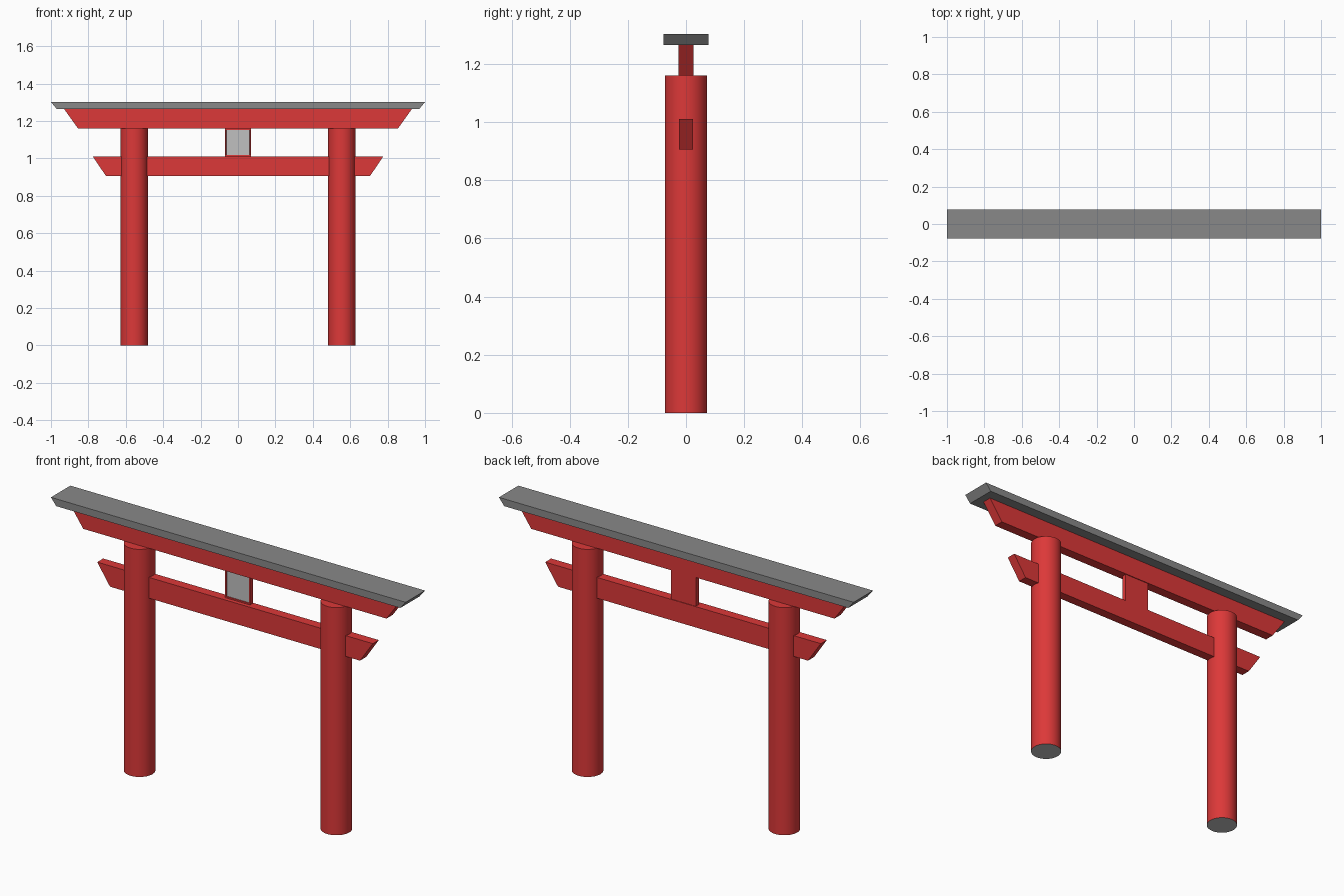
import bpy
import bmesh

cube = bpy.data.objects.get("Cube")
if cube:
    bpy.data.objects.remove(cube, do_unlink=True)


def material(name, rgb):
    mat = bpy.data.materials.new(name)
    mat.use_nodes = True
    mat.diffuse_color = (*rgb, 1)
    mat.node_tree.nodes["Principled BSDF"].inputs["Base Color"].default_value = (*rgb, 1)
    return mat


RED = material("vermilion red", (0.72, 0.04, 0.04))
DARK = material("roof grey", (0.25, 0.25, 0.25))
LIGHT = material("light grey", (0.53, 0.53, 0.53))


def make_object(name, bm, *mats):
    bmesh.ops.recalc_face_normals(bm, faces=bm.faces)
    mesh = bpy.data.meshes.new(name)
    bm.to_mesh(mesh)
    bm.free()
    for mat in mats:
        mesh.materials.append(mat)
    obj = bpy.data.objects.new(name, mesh)
    bpy.context.collection.objects.link(obj)
    return obj


def beam(name, bottom, top, z0, z1, y0, y1, mat):
    """Bar with a trapezoid front profile, extruded along y."""
    bm = bmesh.new()
    profile = [(-bottom, z0), (bottom, z0), (top, z1), (-top, z1)]
    face = bm.faces.new([bm.verts.new((x, y0, z)) for x, z in profile])
    grown = bmesh.ops.extrude_face_region(bm, geom=[face], use_keep_orig=True)
    moved = [v for v in grown["geom"] if isinstance(v, bmesh.types.BMVert)]
    bmesh.ops.translate(bm, verts=moved, vec=(0, y1 - y0, 0))
    return make_object(name, bm, mat)


# Horizontal beams with slanted ends
beam("roof_cap", 0.97, 1.0, 1.265, 1.302, -0.078, 0.078, DARK)
beam("upper_beam", 0.855, 0.93, 1.16, 1.265, -0.025, 0.025, RED)
beam("lower_beam", 0.705, 0.777, 0.905, 1.011, -0.024, 0.024, RED)

# Round pillars with bare undersides
HEIGHT = 1.16
for side, x in (("left", 0.555), ("right", -0.555)):
    bm = bmesh.new()
    bmesh.ops.create_cone(bm, cap_ends=True, segments=48,
                          radius1=0.073, radius2=0.073, depth=HEIGHT)
    bmesh.ops.translate(bm, verts=bm.verts, vec=(x, 0, HEIGHT / 2))
    bm.normal_update()
    for f in bm.faces:
        f.material_index = 1 if f.normal.z < -0.9 else 0
    pillar = make_object(side + "_pillar", bm, RED, LIGHT)
    bpy.ops.object.select_all(action="DESELECT")
    pillar.select_set(True)
    bpy.context.view_layer.objects.active = pillar
    bpy.ops.object.shade_smooth_by_angle()

# Central tablet: red frame around a recessed grey panel on the front
tablet = beam("central_tablet", 0.07, 0.07, 1.011, 1.16, -0.003, 0.021, RED)
tablet.data.materials.append(LIGHT)
bm = bmesh.new()
bm.from_mesh(tablet.data)
bm.normal_update()
front = min(bm.faces, key=lambda f: f.calc_center_median().y)
bmesh.ops.inset_region(bm, faces=[front], thickness=0.01)
bmesh.ops.inset_region(bm, faces=[front], thickness=0.0005, depth=-0.005)
front.material_index = 1
bm.to_mesh(tablet.data)
bm.free()
